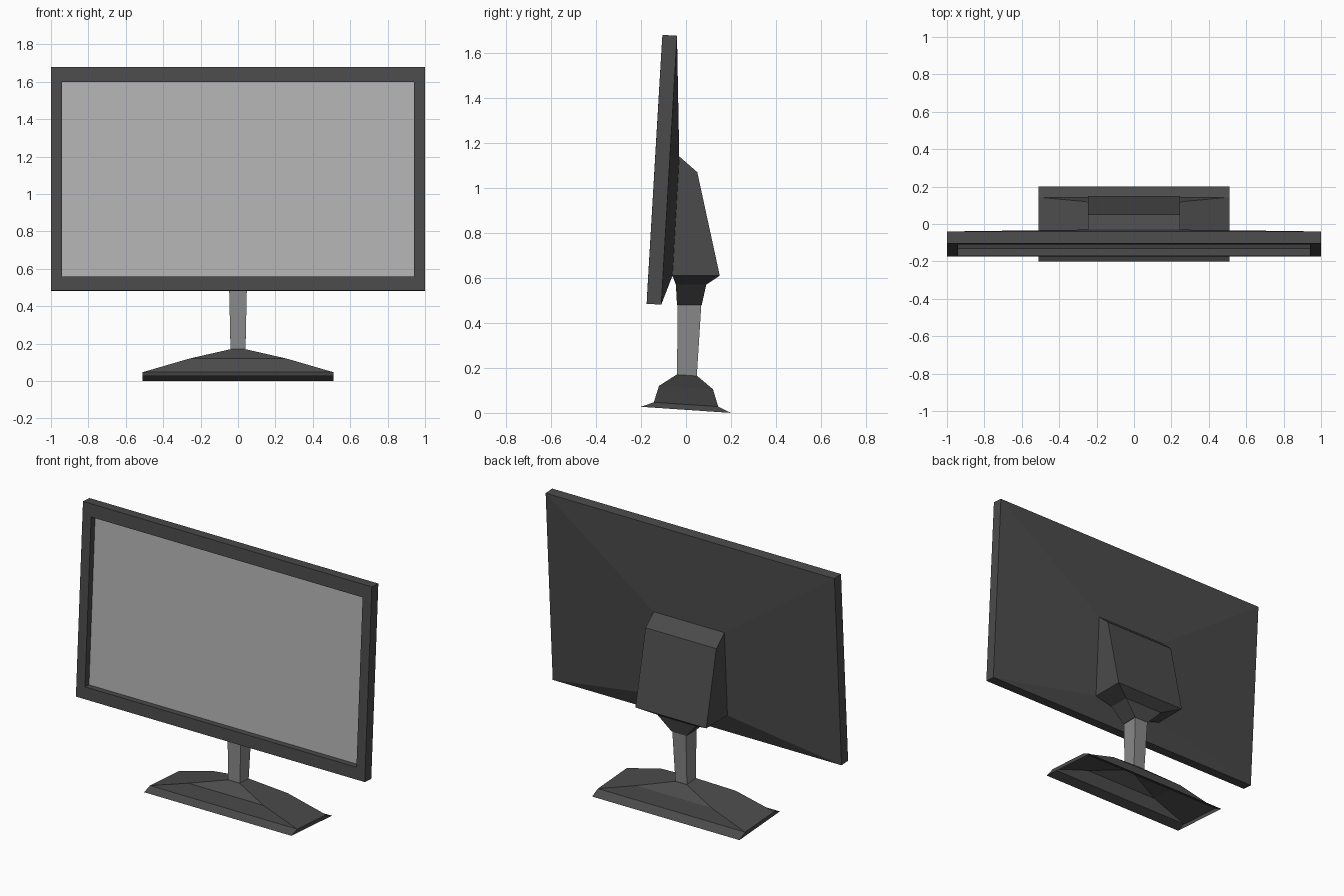
import bpy, bmesh

if "Cube" in bpy.data.objects:
    bpy.data.objects.remove(bpy.data.objects["Cube"])


def material(name, v):
    m = bpy.data.materials.new(name)
    m.diffuse_color = (v, v, v, 1)
    m.use_nodes = True
    m.node_tree.nodes["Principled BSDF"].inputs["Base Color"].default_value = m.diffuse_color
    return m


dark = material("dark_grey", 0.07)
mid = material("mid_grey", 0.25)
light = material("light_grey", 0.45)


def loft(name, rings, mat, cap_start=True, cap_end=True):
    """Skin four-sided rings, each (half_width, (y, z) edge A, (y, z) edge B)."""
    bm = bmesh.new()
    loops = []
    for hx, (ya, za), (yb, zb) in rings:
        pts = [(-hx, ya, za), (hx, ya, za), (hx, yb, zb), (-hx, yb, zb)]
        loops.append([bm.verts.new(p) for p in pts])
    for a, b in zip(loops, loops[1:]):
        for i in range(4):
            j = (i + 1) % 4
            bm.faces.new((a[i], a[j], b[j], b[i]))
    if cap_start:
        bm.faces.new(loops[0][::-1])
    if cap_end:
        bm.faces.new(loops[-1])
    bmesh.ops.recalc_face_normals(bm, faces=bm.faces)
    me = bpy.data.meshes.new(name)
    bm.to_mesh(me)
    bm.free()
    me.materials.append(mat)
    ob = bpy.data.objects.new(name, me)
    bpy.context.collection.objects.link(ob)
    return ob


# Tilted screen casing: recess, bezel, rim and shallow domed back
loft("screen_casing", [
    (0.94, (-0.131, 0.558), (-0.070, 1.598)),
    (0.94, (-0.171, 0.56), (-0.110, 1.60)),
    (1.0, (-0.175, 0.485), (-0.105, 1.68)),
    (1.0, (-0.11, 0.481), (-0.04, 1.676)),
    (0.245, (-0.06, 0.61), (-0.03, 1.14)),
], dark, cap_start=False)

# Display panel at the bottom of the recess
loft("display_panel", [(0.94, (-0.131, 0.558), (-0.070, 1.598)),
                       (0.94, (-0.127, 0.558), (-0.066, 1.598))], light)

# Wedge housing on the back
loft("rear_housing", [(0.245, (-0.06, 0.61), (-0.03, 1.14)),
                      (0.245, (0.15, 0.61), (0.05, 1.07))], dark)

# Funnel joining the housing to the post
loft("neck_funnel", [(0.245, (-0.06, 0.61), (0.15, 0.61)),
                     (0.135, (-0.045, 0.57), (0.09, 0.57)),
                     (0.05, (-0.04, 0.48), (0.07, 0.48))], dark)

# Post
loft("stand_post", [(0.047, (-0.037, 0.48), (0.068, 0.48)),
                    (0.04, (-0.04, 0.168), (0.048, 0.163))], mid)

# Stepped base shell, open underneath
loft("stand_base", [(0.51, (-0.20, 0.027), (0.20, 0.0)),
                    (0.51, (-0.143, 0.047), (0.143, 0.028)),
                    (0.26, (-0.12, 0.12), (0.12, 0.105)),
                    (0.04, (-0.042, 0.17), (0.05, 0.164))], dark, cap_start=False)
